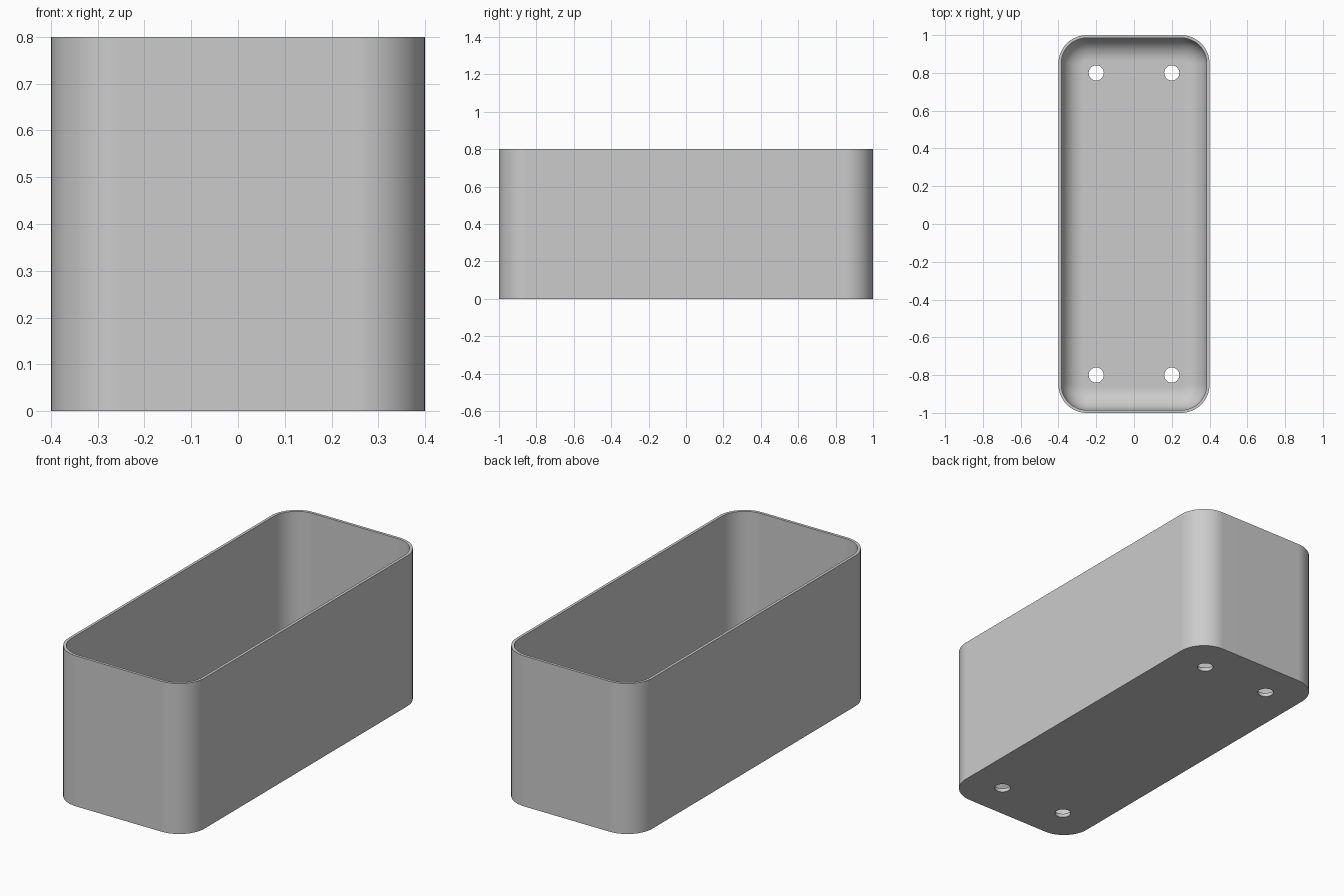
import bpy
import bmesh
from math import cos, sin, pi, radians
from mathutils import Matrix, Vector

cube = bpy.data.objects.get("Cube")
if cube:
    bpy.data.objects.remove(cube, do_unlink=True)

HALF_X, HALF_Y, HEIGHT = 0.4, 1.0, 0.8
CORNER, WALL, FLOOR, FILLET = 0.15, 0.015, 0.02, 0.12
STEPS = 12

grey = bpy.data.materials.new("light grey")
grey.use_nodes = True
grey.diffuse_color = (0.6, 0.6, 0.6, 1)
grey.node_tree.nodes["Principled BSDF"].inputs["Base Color"].default_value = grey.diffuse_color


def rounded_ring(bm, inset, z):
    """Rounded rectangle whose corner arcs stay concentric when inset."""
    r = CORNER - inset
    ring = []
    signs = [(1, 1), (-1, 1), (-1, -1), (1, -1)]
    for quarter, (sx, sy) in enumerate(signs):
        for i in range(STEPS + 1):
            a = (quarter + i / STEPS) * pi / 2
            ring.append(bm.verts.new((sx * (HALF_X - CORNER) + r * cos(a),
                                      sy * (HALF_Y - CORNER) + r * sin(a), z)))
    return ring


def make_object(name, bm):
    bmesh.ops.recalc_face_normals(bm, faces=bm.faces)
    mesh = bpy.data.meshes.new(name)
    bm.to_mesh(mesh)
    bm.free()
    obj = bpy.data.objects.new(name, mesh)
    bpy.context.collection.objects.link(obj)
    return obj


# Tray: outer wall, thin rim, inner wall and a filleted floor, lofted in order
profile = [(0, 0), (0, HEIGHT), (WALL, HEIGHT)]
for i in range(STEPS + 1):
    a = i / STEPS * pi / 2
    profile.append((WALL + FILLET * (1 - cos(a)), FLOOR + FILLET * (1 - sin(a))))

bm = bmesh.new()
rings = [rounded_ring(bm, inset, z) for inset, z in profile]
for low, high in zip(rings, rings[1:]):
    for i in range(len(low)):
        j = (i + 1) % len(low)
        bm.faces.new((low[i], low[j], high[j], high[i]))
bm.faces.new(rings[0])
bm.faces.new(rings[-1])
planter = make_object("planter_box", bm)
planter.data.materials.append(grey)

# Four drainage holes through the floor
bm = bmesh.new()
for x in (-0.2, 0.2):
    for y in (-0.8, 0.8):
        bmesh.ops.create_cone(bm, cap_ends=True, segments=32, radius1=0.04, radius2=0.04,
                              depth=0.2, matrix=Matrix.Translation(Vector((x, y, 0))))
cutter = make_object("drain_hole_cutter", bm)
cutter.data.materials.append(grey)
cutter.hide_render = True

bpy.ops.object.select_all(action='DESELECT')
planter.select_set(True)
bpy.context.view_layer.objects.active = planter
holes = planter.modifiers.new("drain_holes", 'BOOLEAN')
holes.operation = 'DIFFERENCE'
holes.solver = 'EXACT'
holes.object = cutter
bpy.ops.object.modifier_apply(modifier=holes.name)
bpy.data.objects.remove(cutter, do_unlink=True)

# Smooth corners and fillet, crisp rim and hole edges
bpy.ops.object.shade_smooth_by_angle(angle=radians(30))
normals = planter.modifiers.new("flat_panels", 'WEIGHTED_NORMAL')
normals.keep_sharp = True
